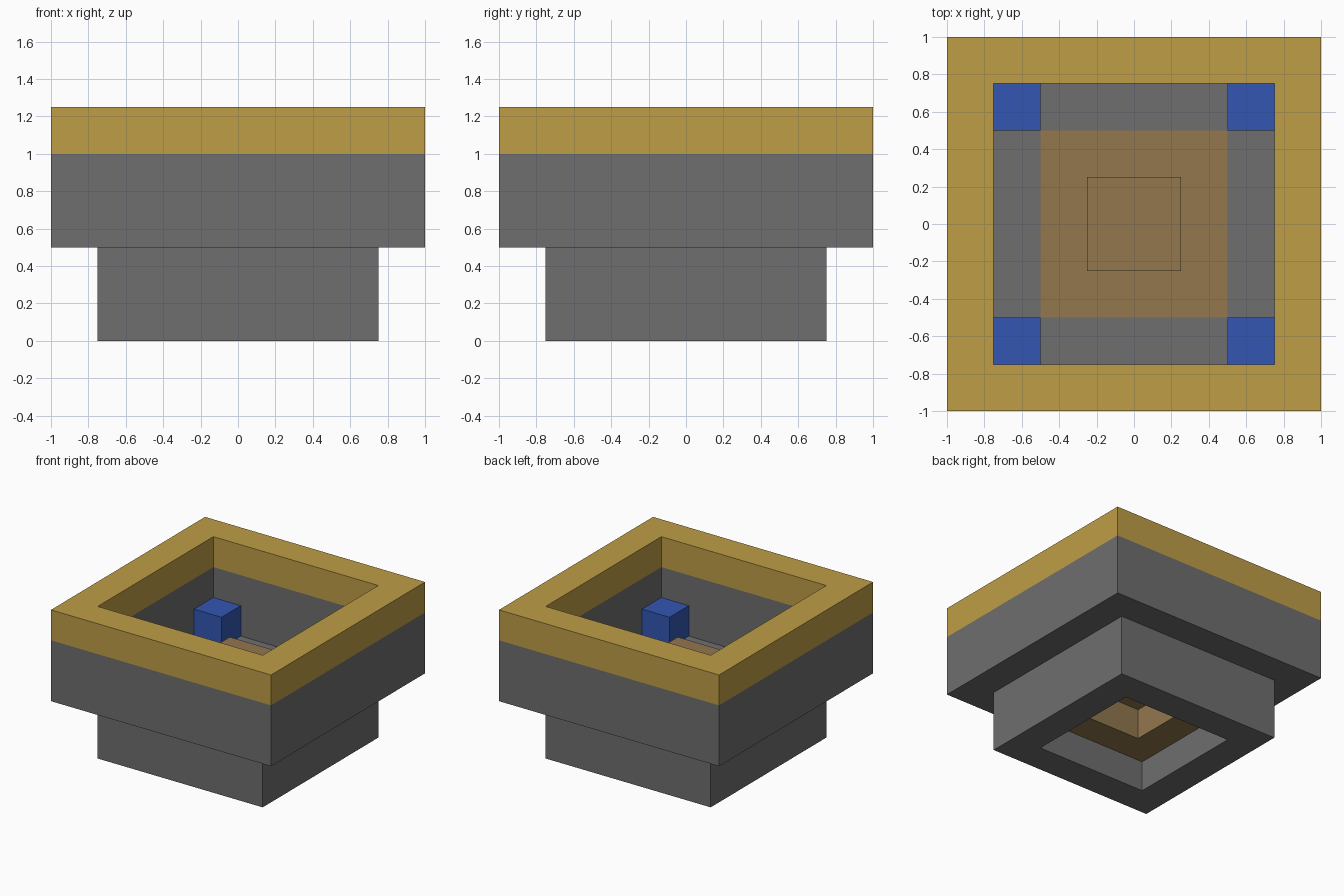
import bpy
import bmesh

if "Cube" in bpy.data.objects:
    bpy.data.objects.remove(bpy.data.objects["Cube"], do_unlink=True)


def make_material(name, rgb):
    mat = bpy.data.materials.new(name)
    mat.use_nodes = True
    color = (*rgb, 1)
    mat.diffuse_color = color
    mat.node_tree.nodes["Principled BSDF"].inputs["Base Color"].default_value = color
    return mat


stone = make_material("grey stone", (0.156, 0.156, 0.156))
gold = make_material("gold", (0.515, 0.337, 0.061))
wood = make_material("brown wood", (0.287, 0.184, 0.076))
blue = make_material("blue", (0.033, 0.093, 0.445))


def finish(name, bm, mat):
    bmesh.ops.recalc_face_normals(bm, faces=bm.faces)
    mesh = bpy.data.meshes.new(name)
    bm.to_mesh(mesh)
    bm.free()
    mesh.materials.append(mat)
    obj = bpy.data.objects.new(name, mesh)
    bpy.context.collection.objects.link(obj)
    return obj


def square_ring(name, outer, inner, z0, z1, mat):
    """Square frame, given half widths and heights."""
    bm = bmesh.new()
    profile = [(outer, z0), (outer, z1), (inner, z1), (inner, z0)]
    corners = [(-1, -1), (1, -1), (1, 1), (-1, 1)]
    loops = [[bm.verts.new((r * x, r * y, z)) for x, y in corners] for r, z in profile]
    for i, a in enumerate(loops):
        b = loops[(i + 1) % 4]
        for j in range(4):
            k = (j + 1) % 4
            bm.faces.new((a[j], a[k], b[k], b[j]))
    return finish(name, bm, mat)


def block(name, x, y, half, z0, z1, mat):
    """Upright square block centred on x, y."""
    bm = bmesh.new()
    bmesh.ops.create_cube(bm, size=1)
    bmesh.ops.scale(bm, vec=(2 * half, 2 * half, z1 - z0), verts=bm.verts)
    bmesh.ops.translate(bm, vec=(x, y, (z0 + z1) / 2), verts=bm.verts)
    return finish(name, bm, mat)


# Stepped basin with its gold rim
square_ring("lower_collar", 0.75, 0.5, 0, 0.5, stone)
square_ring("upper_wall", 1, 0.75, 0.5, 1, stone)
square_ring("gold_rim", 1, 0.75, 1, 1.25, gold)

# Wooden floor with a raised centre, hollow below
square_ring("wood_floor", 0.5, 0.25, 0.25, 0.5, wood)
block("wood_cap", 0, 0, 0.25, 0.5, 0.75, wood)

# Blue blocks in the inside corners
for y, depth in ((-1, "front"), (1, "back")):
    for x, side in ((-1, "right"), (1, "left")):
        block(f"corner_block_{depth}_{side}", 0.625 * x, 0.625 * y, 0.125, 0.5, 0.75, blue)
